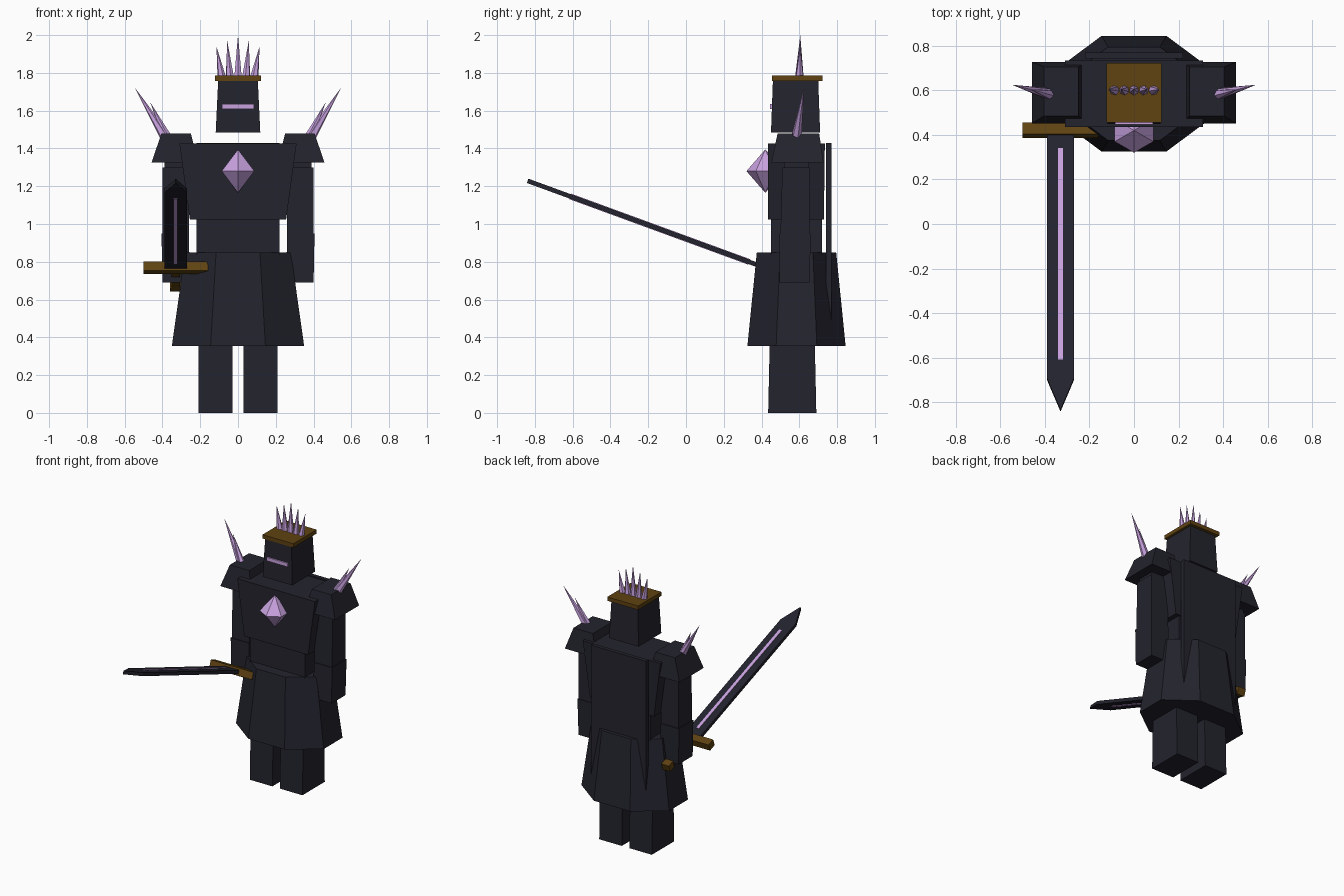
import bpy, bmesh, math
from mathutils import Vector, Matrix

cube = bpy.data.objects.get("Cube")
if cube:
    bpy.data.objects.remove(cube, do_unlink=True)


def material(name, colour):
    m = bpy.data.materials.new(name)
    m.use_nodes = True
    m.diffuse_color = (*colour, 1)
    m.node_tree.nodes["Principled BSDF"].inputs["Base Color"].default_value = (*colour, 1)
    return m


DARK = material("dark armour", (0.017, 0.017, 0.027))
VIOLET = material("violet crystal", (0.58, 0.36, 0.74))
BROWN = material("bronze brown", (0.115, 0.055, 0.006))


def finish(bm, name, mat, matrix=None):
    if matrix:
        bm.transform(matrix)
    bmesh.ops.recalc_face_normals(bm, faces=bm.faces)
    mesh = bpy.data.meshes.new(name)
    bm.to_mesh(mesh)
    bm.free()
    mesh.materials.append(mat)
    ob = bpy.data.objects.new(name, mesh)
    bpy.context.collection.objects.link(ob)
    return ob


def loft(name, mat, rings, matrix=None):
    """Skin a stack of equal point rings and cap both ends."""
    bm = bmesh.new()
    loops = [[bm.verts.new(p) for p in ring] for ring in rings]
    for a, b in zip(loops, loops[1:]):
        for i in range(len(a)):
            j = (i + 1) % len(a)
            bm.faces.new((a[i], a[j], b[j], b[i]))
    bm.faces.new(loops[0])
    bm.faces.new(loops[-1])
    return finish(bm, name, mat, matrix)


def rect(x0, x1, y0, y1, z):
    return [(x0, y0, z), (x1, y0, z), (x1, y1, z), (x0, y1, z)]


def block(name, mat, bottom, top=None, z=(0, 1), matrix=None):
    """Box from rectangles (x0, x1, y0, y1); a different top gives a taper."""
    return loft(name, mat, [rect(*bottom, z[0]), rect(*(top or bottom), z[1])], matrix)


def spike(name, base, tip, radius):
    base, tip = Vector(base), Vector(tip)
    d = tip - base
    bm = bmesh.new()
    bmesh.ops.create_cone(bm, cap_ends=True, segments=6, radius1=radius, radius2=0, depth=d.length)
    rot = d.to_track_quat('Z', 'Y').to_matrix().to_4x4()
    return finish(bm, name, VIOLET, Matrix.Translation((base + tip) / 2) @ rot)


# Limbs, shoulder armour and shoulder spikes on both sides
for side, s in (("left", 1), ("right", -1)):
    block(side + "_leg", DARK, (s * .03, s * .21, .435, .69), (s * .03, s * .21, .445, .68), (0, .45))
    block(side + "_upper_arm", DARK, (s * .26, s * .40, .50, .655), (s * .26, s * .40, .51, .655), (.95, 1.30))
    block(side + "_upper_arm_top", DARK, (s * .27, s * .39, .52, .65), z=(1.30, 1.34))
    block(side + "_forearm", DARK, (s * .255, s * .40, .495, .655), (s * .26, s * .405, .495, .66), (.69, .95))
    block(side + "_pauldron", DARK, (s * .21, s * .458, .452, .728), (s * .25, s * .405, .485, .705), (1.325, 1.48))
    spike(side + "_shoulder_spike", (s * .385, .585, 1.46), (s * .548, .625, 1.725), .028)
    spike(side + "_small_shoulder_spike", (s * .375, .58, 1.46), (s * .465, .605, 1.645), .024)

# Eight-sided flared skirt
def octagon(rx, ry, z):
    r = 1 / math.cos(math.pi / 8)
    angles = [math.pi / 8 + i * math.pi / 4 for i in range(8)]
    return [(rx * r * math.cos(a), .585 + ry * r * math.sin(a), z) for a in angles]


loft("skirt", DARK, [octagon(.35, .26, .355), octagon(.28, .21, .85)])

# Torso, cape and head
block("waist", DARK, (-.22, .22, .45, .72), z=(.80, 1.03))
block("chest", DARK, (-.255, .255, .435, .73), (-.31, .31, .435, .735), (1.025, 1.425))
block("cape", DARK, (-.22, .22, .742, .77), z=(.45, 1.43))
block("head", DARK, (-.118, .118, .45, .71), (-.105, .105, .46, .70), (1.485, 1.76))
block("eye_slit", VIOLET, (-.085, .085, .446, .47), z=(1.61, 1.636))

# Crown plate with a fan of crystal spikes
block("crown_plate", BROWN, (-.123, .123, .455, .722), z=(1.757, 1.785))
for i in range(-2, 3):
    spike(f"crown_spike_{i + 3}", (i * .043, .6, 1.775), (i * .057, .605, 2 - .03 * abs(i)), .023)

# Chest crystal: six-sided double pyramid
bm = bmesh.new()
for z, top in ((.0575, True), (-.0575, False)):
    bmesh.ops.create_cone(bm, cap_ends=False, segments=6, radius1=0 if not top else .1,
                          radius2=.1 if not top else 0, depth=.115,
                          matrix=Matrix.Translation((0, 0, z)))
bmesh.ops.remove_doubles(bm, verts=bm.verts, dist=.001)
turn = Matrix.Identity(4)
if not any(abs(v.co.x) < .001 and v.co.y < -.09 for v in bm.verts):
    turn = Matrix.Rotation(math.pi / 6, 4, 'Z')
finish(bm, "chest_crystal", VIOLET, Matrix.Translation((0, .42, 1.28)) @ turn)

# Sword, built along -y from the guard and tilted upward
pose = Matrix.Translation((-.33, .42, .768)) @ Matrix.Rotation(math.radians(-20.1), 4, 'X')
outline = [(-.06, 0), (.06, 0), (.06, -1.19), (0, -1.34), (-.06, -1.19)]
loft("blade", DARK, [[(x, y, z) for x, y in outline] for z in (-.012, .012)], pose)
block("blade_stripe", VIOLET, (-.011, .011, -1.10, -.09), z=(-.0155, .0155), matrix=pose)
block("sword_guard", BROWN, (-.17, .17, -.026, .03), z=(-.025, .025), matrix=pose)
block("sword_grip", BROWN, (-.022, .022, .02, .27), z=(-.02, .02), matrix=pose)
block("sword_pommel", BROWN, (-.03, .03, .25, .30), z=(-.025, .025), matrix=pose)
